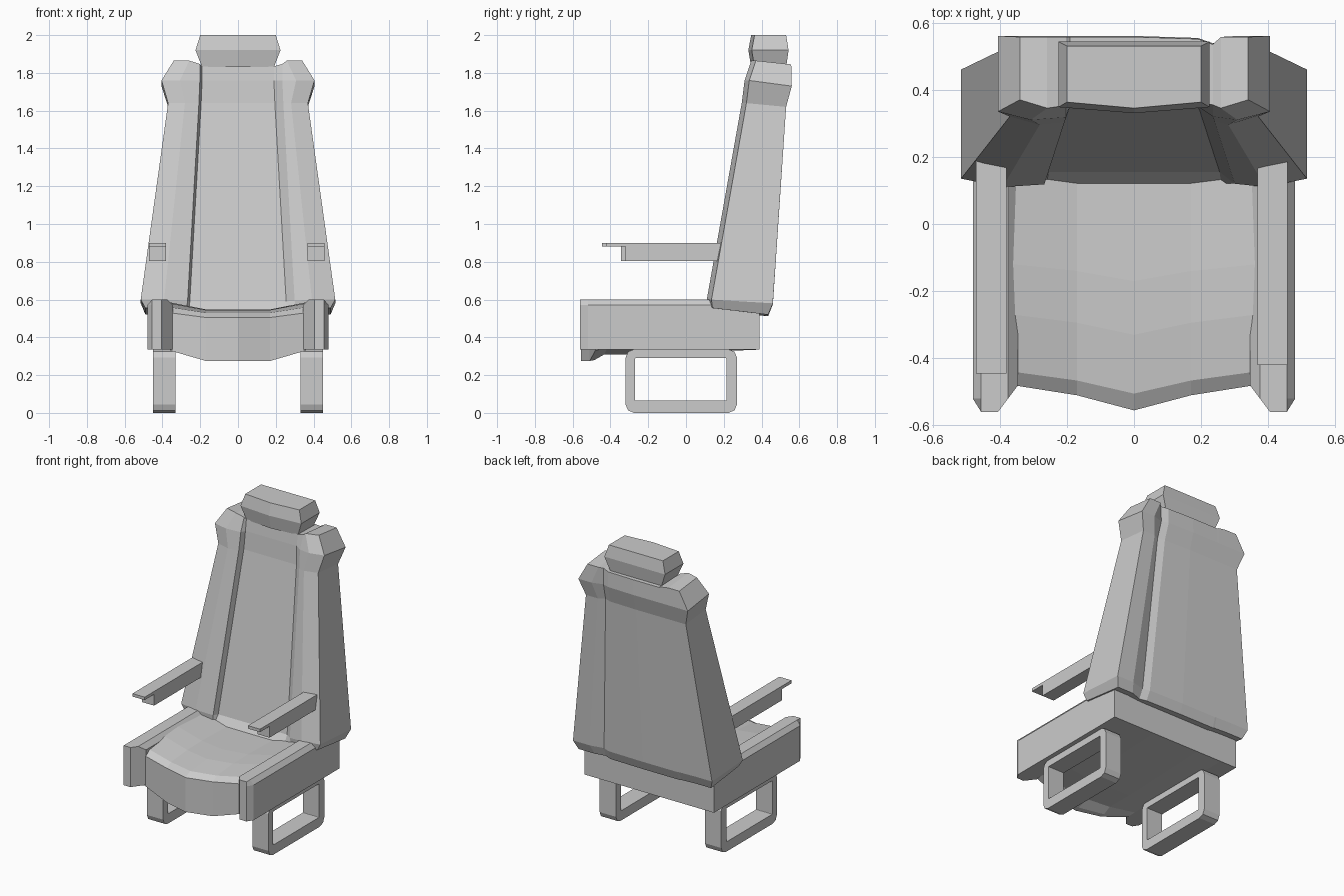
import bpy, bmesh, math

if "Cube" in bpy.data.objects:
    bpy.data.objects.remove(bpy.data.objects["Cube"])


def loft(name, rings, closed=False):
    """Skin equal-length rings; open ends are capped with quad strips."""
    bm = bmesh.new()
    v = [[bm.verts.new(p) for p in r] for r in rings]
    n, m = len(rings[0]), len(rings)
    for k in range(m if closed else m - 1):
        a, b = v[k], v[(k + 1) % m]
        for i in range(n):
            j = (i + 1) % n
            bm.faces.new((a[i], a[j], b[j], b[i]))
    if not closed:
        for r in (v[0], v[-1]):
            for i in range(n // 2 - 1):
                bm.faces.new((r[i], r[i + 1], r[n - 2 - i], r[n - 1 - i]))
    bmesh.ops.recalc_face_normals(bm, faces=bm.faces)
    me = bpy.data.meshes.new(name)
    bm.to_mesh(me)
    bm.free()
    ob = bpy.data.objects.new(name, me)
    bpy.context.collection.objects.link(ob)
    return ob


def rounded(y0, y1, z0, z1, r):
    """Rounded rectangle in the YZ plane, three points per corner."""
    pts = []
    corners = ((y1 - r, z1 - r), (y0 + r, z1 - r), (y0 + r, z0 + r), (y1 - r, z0 + r))
    for q, (cy, cz) in enumerate(corners):
        for s in range(3):
            a = math.pi / 2 * (q + s / 2)
            pts.append((cy + r * math.cos(a), cz + r * math.sin(a)))
    return pts


# Leg loops and seat side rails, one per side
outer = rounded(-0.32, 0.27, 0.0, 0.337, 0.045)
inner = rounded(-0.27, 0.215, 0.065, 0.29, 0.004)
plan = [(0.48, 0.39), (0.48, -0.52), (0.455, -0.56),
        (0.405, -0.56), (0.345, -0.48), (0.345, 0.39)]
for side, s in (("left", -1), ("right", 1)):
    loft(side + "_leg", [[(s * x, y, z) for y, z in prof] for prof, x in
                         ((outer, 0.33), (outer, 0.45), (inner, 0.45), (inner, 0.33))], True)
    top = [(min(x, 0.455) if x > 0.4 else 0.375, y) for x, y in plan]
    top[4] = (0.375, -0.52)
    loft(side + "_seat_rail", [[(s * x, y, z) for x, y in p] for p, z in
                               ((plan, 0.335), (plan, 0.57), (top, 0.6))])

# Seat cushion: YZ profile blended from edge to centre; (y edge, y mid, z edge, z mid)
profile = [(-0.48, -0.555, 0.53, 0.505), (-0.44, -0.505, 0.56, 0.53),
           (-0.27, -0.33, 0.58, 0.545), (-0.12, -0.17, 0.585, 0.548),
           (0.39, 0.39, 0.57, 0.535), (0.39, 0.39, 0.335, 0.335),
           (-0.25, -0.25, 0.335, 0.31), (-0.42, -0.45, 0.335, 0.31),
           (-0.46, -0.52, 0.335, 0.28), (-0.48, -0.555, 0.33, 0.275)]
loft("seat_cushion", [[(x, a + (b - a) * ty, c + (d - c) * tz) for a, b, c, d in profile]
                      for x, ty, tz in ((-0.36, 0, 0), (-0.17, 0.4, 1), (0, 1, 1),
                                        (0.17, 0.4, 1), (0.36, 0, 0))])

# Backrest: half width, front y, back y, front z, back z, panel half width, recess, centre drop
rows = [(0.49, 0.115, 0.435, 0.555, 0.52, 0.26, 0.005, 0.015),
        (0.515, 0.11, 0.46, 0.60, 0.58, 0.255, 0.045, 0.01),
        (0.37, 0.295, 0.53, 1.64, 1.62, 0.195, 0.045, 0.0),
        (0.405, 0.31, 0.56, 1.76, 1.73, 0.19, 0.04, 0.0),
        (0.34, 0.345, 0.557, 1.865, 1.845, 0.19, 0.015, 0.03)]
rings = []
for w, f, b, zf, zb, xi, rec, drop in rows:
    pk = w * 0.76
    front = [(-w, 0.025, 0), (-pk, 0, 0), (-xi - 0.012, 0.008, drop * 0.6), (-xi, rec, drop),
             (0, rec, drop), (xi, rec, drop), (xi + 0.045, 0.01, drop * 0.6), (pk, 0, 0),
             (w, 0.025, 0)]
    dip = [0, 0, 0, 0, 0, 0.006, 0.022, 0, 0]
    ring = [(x, f + dy, zf - dz) for x, dy, dz in front]
    ring += [(x, b - g, zb - dz * 0.5) for (x, _, dz), g in reversed(list(zip(front, dip)))]
    rings.append(ring)
loft("backrest", rings)

# Headrest
loft("headrest", [[(-w, f + 0.018, z), (0, f, z), (w, f + 0.018, z),
                   (w, b, z), (0, b, z), (-w, b, z)]
                  for w, f, b, z in ((0.19, 0.345, 0.53, 1.83), (0.225, 0.33, 0.543, 1.92),
                                     (0.2, 0.345, 0.53, 2.0))])

# Armrests with an overhanging front lip
for side, x0, x1, y in (("left", -0.47, -0.38, -0.445), ("right", 0.368, 0.457, -0.42)):
    arm = [(y, 0.9), (0.19, 0.9), (0.19, 0.805), (y + 0.1, 0.805), (y + 0.1, 0.88), (y, 0.88)]
    loft(side + "_armrest", [[(x, a, z) for a, z in arm] for x in (x0, x1)])
